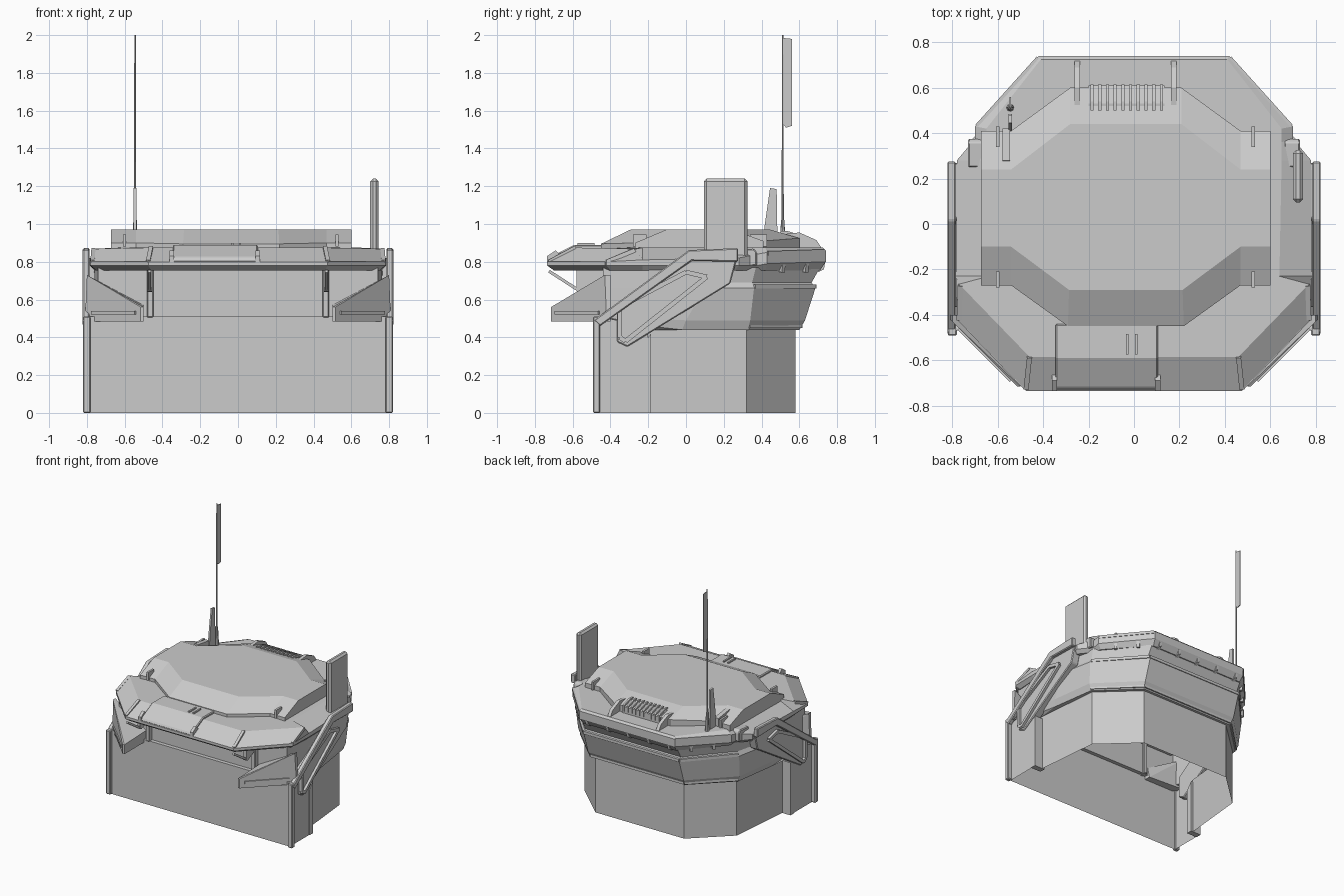
import bpy, bmesh
from mathutils import Vector, Matrix

if "Cube" in bpy.data.objects:
    bpy.data.objects.remove(bpy.data.objects["Cube"])


def finish(name, bm, bevel=0, mirror=False):
    bmesh.ops.recalc_face_normals(bm, faces=bm.faces)
    me = bpy.data.meshes.new(name)
    bm.to_mesh(me)
    bm.free()
    ob = bpy.data.objects.new(name, me)
    bpy.context.collection.objects.link(ob)
    if bevel:
        m = ob.modifiers.new("bevel", 'BEVEL')
        m.width, m.segments = bevel, 1
    if mirror:
        ob.modifiers.new("mirror", 'MIRROR')
    return ob


def loft(name, rings, cx=0, bottom=True):
    """Skin between rings; each ring is its right half, front to back."""
    bm = bmesh.new()
    loops = []
    for half in rings:
        pts = [(cx + x, y, z) for x, y, z in half]
        pts += [(cx - x, y, z) for x, y, z in reversed(half)]
        loops.append([bm.verts.new(p) for p in pts])
    n = len(loops[0])
    for a, b in zip(loops, loops[1:]):
        for i in range(n):
            j = (i + 1) % n
            bm.faces.new((a[i], a[j], b[j], b[i]))
    bm.faces.new(loops[-1])
    if bottom:
        bm.faces.new(loops[0][::-1])
    return finish(name, bm)


def box(name, x, y, z, bevel=0, mirror=False):
    bm = bmesh.new()
    size = Vector((x[1] - x[0], y[1] - y[0], z[1] - z[0]))
    mid = Vector((x[0] + x[1], y[0] + y[1], z[0] + z[1])) / 2
    bmesh.ops.create_cube(bm, size=1, matrix=Matrix.Translation(mid) @ Matrix.Diagonal((*size, 1)))
    return finish(name, bm, bevel, mirror)


def side_plate(name, yz, x0, x1, bevel=0, mirror=False):
    """Side profile in y, z, given thickness along x."""
    bm = bmesh.new()
    f = bm.faces.new([bm.verts.new((x0, y, z)) for y, z in yz])
    r = bmesh.ops.extrude_face_region(bm, geom=[f])
    bmesh.ops.translate(bm, vec=(x1 - x0, 0, 0),
                        verts=[v for v in r['geom'] if isinstance(v, bmesh.types.BMVert)])
    return finish(name, bm, bevel, mirror)


def bar(name, p, q, w, mirror=True):
    p, q = Vector(p), Vector(q)
    d = q - p
    bm = bmesh.new()
    mat = (Matrix.Translation((p + q) / 2) @ d.to_track_quat('Z', 'Y').to_matrix().to_4x4()
           @ Matrix.Diagonal((w, w, d.length, 1)))
    bmesh.ops.create_cube(bm, size=1, matrix=mat)
    return finish(name, bm, 0, mirror)


def ring(xy, zs):
    return [(x, y, z) for (x, y), z in zip(xy, zs)]


# Hollow base walls flaring into the upper hull, open underneath
base = [(.46, -.47), (.785, -.47), (.785, -.2), (.72, -.2), (.67, .32), (.39, .58)]
lip = [(.46, -.44), (.74, -.44), (.75, -.2), (.74, -.02), (.69, .33), (.41, .60)]
lip2 = [(.46, -.44), (.74, -.44), (.755, -.2), (.755, 0), (.71, .34), (.42, .63)]
ridge = [(.46, -.44), (.74, -.44), (.76, -.2), (.77, .1), (.72, .36), (.42, .685)]
groove = [(.46, -.44), (.74, -.44), (.76, -.2), (.76, .1), (.70, .35), (.42, .665)]
eave = [(.46, -.44), (.74, -.44), (.76, -.2), (.77, .1), (.70, .37), (.42, .71)]
low = [.51, .51, .46, .44, .44, .44]
loft("base_and_hull", [ring(base, [0] * 6), ring(base, low), ring(lip, low),
                       ring(lip2, [.52, .52, .5, .49, .49, .49]), ring(ridge, [.66] * 6),
                       ring(groove, [.69] * 6), ring(eave, [.77] * 6)], bottom=False)

# Octagonal roof with overhanging rim; the crest runs parallel to the front chamfers
rim = [(.475, -.735), (.78, -.42), (.785, -.23), (.78, .28), (.70, .375), (.70, .43), (.42, .74)]
under = [(.46, -.70), (.75, -.40), (.76, -.23), (.76, .26), (.68, .36), (.67, .42), (.41, .71)]
crest = [(.46, -.585), (.77, -.265), (.64, -.23), (.65, .28), (.65, .36), (.65, .42), (.41, .725)]
loft("roof", [ring(under, [.755] * 7), ring(rim, [.78] * 5 + [.79, .80]),
              ring(rim, [.80, .80, .81, .82, .84, .85, .86]),
              ring(crest, [.875, .868] + [.875] * 5)])

# Raised top hatch plate with sloping skirt
skirt = [(.255, -.45), (.505, -.27), (.637, -.27), (.637, .41), (.505, .41), (.245, .60)]
deck = [(.25, -.29), (.505, -.10), (.637, -.10), (.637, .24), (.505, .24), (.245, .44)]
loft("top_plate", [ring(skirt, [.84] * 6), ring(skirt, [.895, .90, .90, .91, .91, .925]),
                   ring(deck, [.972] * 6)], cx=-.036)

# Ribs over the roof ridges and hull edges
ribs = [((.475, -.725, .80), (.46, -.585, .875)), ((.77, -.42, .80), (.765, -.27, .862)),
        ((.475, -.722, .79), (.765, -.42, .79)), ((.69, .43, .845), (.42, .73, .855)),
        ((.71, .36, .67), (.42, .68, .67)), ((.69, .33, .46), (.41, .605, .46))]
for i, (p, q) in enumerate(ribs):
    bar(f"roof_rib_{i}", p, q, .022)
bar("rear_hull_rib", (-.42, .68, .67), (.42, .68, .67), .022, False)
bar("rear_lower_lip", (-.41, .605, .46), (.41, .605, .46), .022, False)

# Front raised panel, with two small handles
side_plate("front_panel", [(-.735, .80), (-.72, .825), (-.59, .89), (-.44, .89), (-.44, .80)],
           -.345, .105, .006)
for x in (-.03, .01):
    box("panel_handle", (x - .006, x + .006), (-.575, -.485), (.88, .9))
for x in (-.35, .105):
    side_plate("panel_rail", [(-.735, .79), (-.735, .83), (-.69, .86), (-.66, .83), (-.68, .79)],
               x - .012, x + .012)

# Front corner wedges under the overhang
bm = bmesh.new()
for p in [(.5, -.715, .485), (.515, -.715, .485), (.81, -.42, .485), (.5, -.42, .485), (.81, -.40, .485),
          (.5, -.715, .56), (.515, -.715, .56), (.5, -.44, .57), (.80, -.43, .73), (.80, -.40, .73)]:
    bm.verts.new(p)
bmesh.ops.convex_hull(bm, input=bm.verts)
finish("corner_wedge", bm, 0, True)
bar("wedge_slot", (.54, -.688, .53), (.77, -.458, .53), .02)

# Window side jambs, roof brackets and struts
box("window_jamb", (.448, .482), (-.475, -.42), (.505, .77), .005, True)
side_plate("roof_bracket", [(-.58, .765), (-.58, .645), (-.56, .64), (-.44, .70), (-.44, .765)],
           .455, .48, 0, True)
bar("roof_strut", (.468, -.725, .75), (.468, -.57, .65), .016)

# Corner posts
box("front_post", (.78, .82), (-.492, -.455), (0, .51), .006, True)
side_plate("rear_post", [(-.23, 0), (-.185, 0), (-.185, .42), (-.23, .36)], .70, .79, 0, True)

# Diagonal side arm and pod
side_plate("side_arm", [(-.49, .49), (.016, .862), (.275, .872), (.275, .80), (.03, .805), (-.455, .46)],
           .785, .822, .006, True)
side_plate("side_pod", [(-.365, .375), (-.31, .35), (.235, .685), (.27, .82), (.03, .81), (-.365, .54)],
           .73, .795, .006, True)
pod = [(-.35, .40), (-.35, .56), (0, .745), (.11, .72), (-.32, .38)]
for i in range(len(pod)):
    (a, b), (c, d) = pod[i], pod[(i + 1) % len(pod)]
    bar(f"pod_frame_{i}", (.803, a, b), (.803, c, d), .024)
side_plate("side_cheek", [(.25, .77), (.25, .86), (.36, .87), (.375, .85), (.375, .78)],
           .66, .73, .006, True)

# Rear grille with slats, and brackets
side_plate("rear_grille", [(.48, .87), (.48, .945), (.53, .95), (.61, .925), (.61, .87)], -.2, .135)
for i in range(10):
    x = -.185 + i * .034
    side_plate("grille_slat", [(.50, .93), (.50, .962), (.54, .962), (.615, .938), (.615, .89)],
               x - .007, x + .007)
for x in (-.25, .175):
    side_plate("rear_bracket", [(.50, .87), (.50, .945), (.60, .955), (.69, .915), (.72, .87)],
               x - .013, x + .013)

# Teeth hanging from the rear rim
for x in (-.36, -.18, 0, .18, .36):
    side_plate("rim_tooth", [(.69, .80), (.737, .80), (.73, .76), (.70, .745)], x - .01, x + .01)
for t in (.3, .7):
    x, y = .42 + .28 * t, .74 - .31 * t
    bar("rim_tooth_side", (x - .015, y - .015, .745), (x - .01, y - .01, .81), .022)

# Small lifting blades on the plate corners
for x, y0, y1 in ((.525, .34, .43), (.525, -.28, -.21), (-.6, .34, .43), (-.6, -.28, -.21)):
    box("lifting_blade", (x - .008, x + .008), (y0, y1), (.88, .945))

# Upright side panel
box("upright_panel", (.70, .745), (.095, .325), (.82, 1.24), .014)

# Antenna mast, pennant and fin
for name, r1, r2, depth, z in (("antenna_mast", .006, .004, 1.12, 1.44), ("antenna_foot", .017, .009, .16, .94)):
    bm = bmesh.new()
    bmesh.ops.create_cone(bm, cap_ends=True, segments=8, radius1=r1, radius2=r2, depth=depth,
                          matrix=Matrix.Translation((-.545, .512, z)))
    finish(name, bm)
side_plate("pennant", [(.512, 1.53), (.53, 1.51), (.56, 1.52), (.56, 1.98), (.512, 1.985)], -.548, -.542)
side_plate("antenna_fin", [(.41, .87), (.415, .98), (.445, 1.19), (.48, 1.185), (.485, .87)], -.552, -.538)
side_plate("fin_mount", [(.26, .93), (.28, .965), (.42, .945), (.42, .88)], -.58, -.545)
